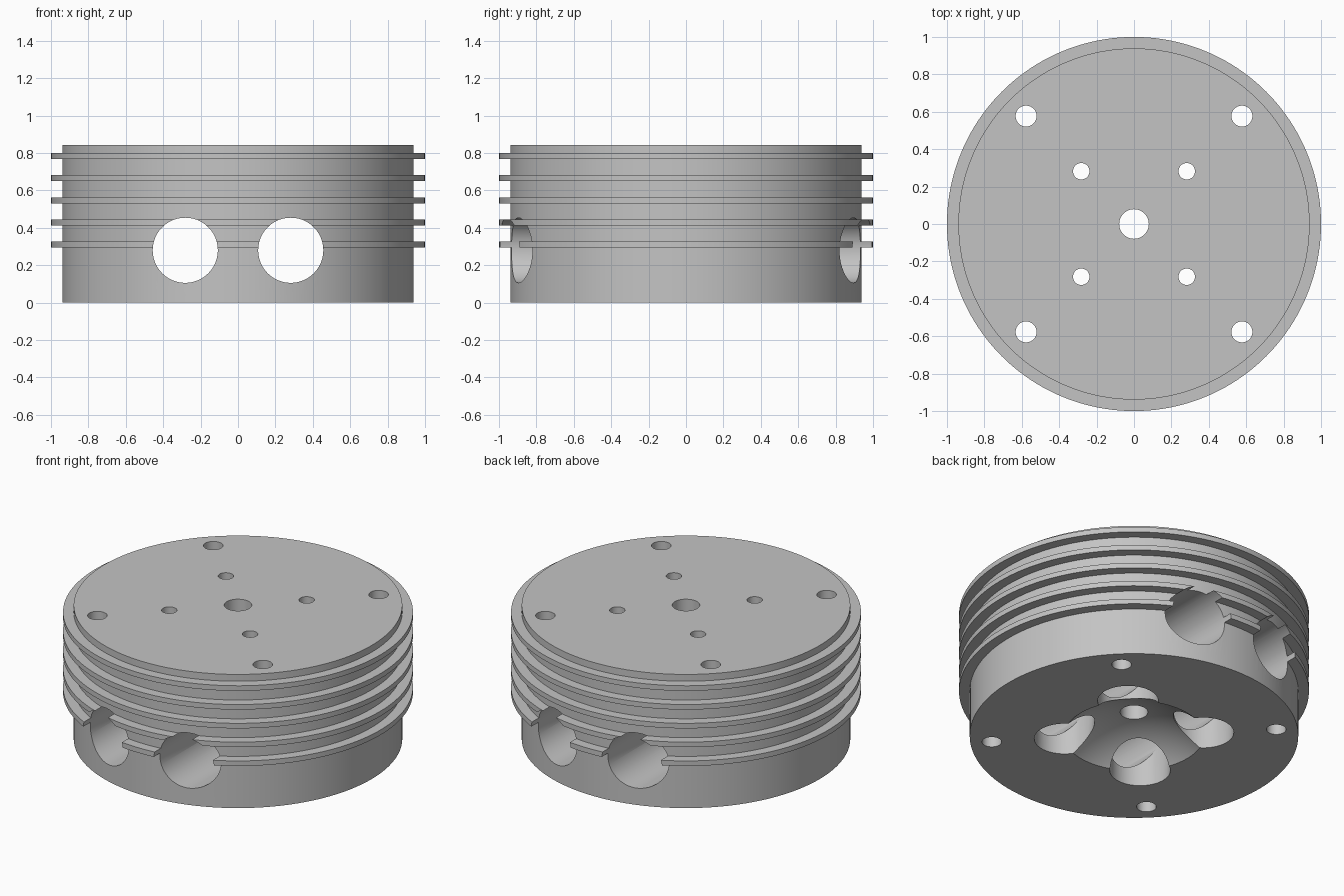
import bpy, bmesh, math
from mathutils import Matrix

cube = bpy.data.objects.get("Cube")
if cube:
    bpy.data.objects.remove(cube, do_unlink=True)

HEIGHT, BODY_R, FIN_R = 0.843, 0.939, 1.0
FIN_T, FIN_STEP, FIN_LOW, FIN_COUNT = 0.032, 0.1185, 0.294, 5
PORT, PORT_R = 0.282, 0.174
BOLT = 0.577
SIDES = 160

metal = bpy.data.materials.new("cast_grey")
metal.use_nodes = True
grey = (0.55, 0.55, 0.55, 1)
metal.diffuse_color = grey
metal.node_tree.nodes["Principled BSDF"].inputs["Base Color"].default_value = grey


def add_object(name, bm):
    bmesh.ops.recalc_face_normals(bm, faces=bm.faces)
    mesh = bpy.data.meshes.new(name)
    bm.to_mesh(mesh)
    bm.free()
    mesh.materials.append(metal)
    obj = bpy.data.objects.new(name, mesh)
    bpy.context.collection.objects.link(obj)
    return obj


def lathe(name, profile):
    """Solid of revolution with flat end caps."""
    bm = bmesh.new()
    rings = []
    for r, z in profile:
        rings.append([bm.verts.new((r * math.cos(math.tau * i / SIDES),
                                    r * math.sin(math.tau * i / SIDES), z))
                      for i in range(SIDES)])
    for a, b in zip(rings, rings[1:]):
        for i in range(SIDES):
            j = (i + 1) % SIDES
            bm.faces.new((a[i], a[j], b[j], b[i]))
    bm.faces.new(rings[0])
    bm.faces.new(rings[-1])
    return add_object(name, bm)


def rod(name, radius, x, y, z0, z1, sides=48):
    """Upright cylinder cutter."""
    bm = bmesh.new()
    bmesh.ops.create_cone(bm, cap_ends=True, segments=sides, radius1=radius,
                          radius2=radius, depth=z1 - z0,
                          matrix=Matrix.Translation((x, y, (z0 + z1) / 2)))
    return add_object(name, bm)


def cut(target, cutter):
    cutter.hide_render = True
    mod = target.modifiers.new("cut", 'BOOLEAN')
    mod.operation = 'DIFFERENCE'
    mod.solver = 'EXACT'
    mod.object = cutter
    bpy.context.view_layer.objects.active = target
    bpy.ops.object.modifier_apply(modifier=mod.name)
    bpy.data.objects.remove(cutter, do_unlink=True)


# Finned body
profile = [(BODY_R, 0)]
for i in range(FIN_COUNT):
    z = FIN_LOW + i * FIN_STEP
    profile += [(BODY_R, z), (FIN_R, z), (FIN_R, z + FIN_T), (BODY_R, z + FIN_T)]
profile.append((BODY_R, HEIGHT))
head = lathe("cylinder_head", profile)

# Domed combustion chamber in the underside
dome_r = 0.58
bm = bmesh.new()
bmesh.ops.create_uvsphere(bm, u_segments=96, v_segments=96, radius=dome_r,
                          matrix=Matrix.Translation((0, 0, 0.16 - dome_r)))
cut(head, add_object("chamber_cutter", bm))

# Two ports running front to back
for x in (-PORT, PORT):
    bm = bmesh.new()
    bmesh.ops.create_cone(bm, cap_ends=True, segments=96, radius1=PORT_R,
                          radius2=PORT_R, depth=3,
                          matrix=Matrix.Translation((x, 0, 0.28))
                          @ Matrix.Rotation(math.pi / 2, 4, 'X'))
    cut(head, add_object("port_cutter", bm))

# Valve pockets, valve stem holes and bolt holes
for sx in (-1, 1):
    for sy in (-1, 1):
        cut(head, rod("pocket_cutter", PORT_R - 0.001, sx * PORT, sy * PORT, -0.2, 0.275, 80))
        cut(head, rod("stem_cutter", 0.044, sx * PORT, sy * PORT, 0.3, 1))
        cut(head, rod("bolt_cutter", 0.056, sx * BOLT, sy * BOLT, -0.2, 1))

# Spark plug hole
cut(head, rod("plug_cutter", 0.079, 0, 0, -0.2, 1))

# Smooth curved walls, crisp edges
bpy.ops.object.select_all(action='DESELECT')
head.select_set(True)
bpy.context.view_layer.objects.active = head
bpy.ops.object.shade_smooth_by_angle(angle=math.radians(25))
